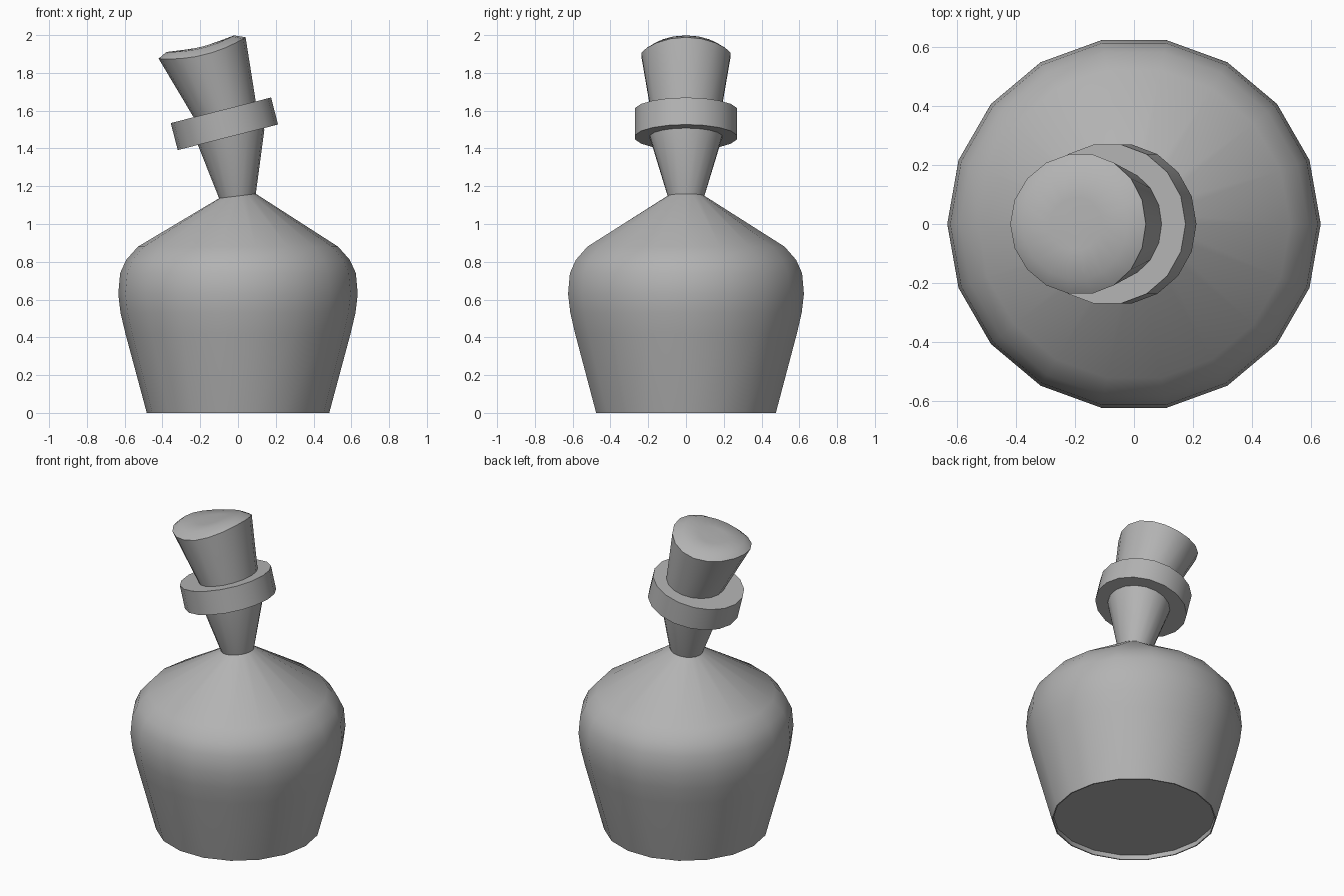
import bpy, bmesh, math

if "Cube" in bpy.data.objects:
    bpy.data.objects.remove(bpy.data.objects["Cube"])

SIDES = 18
grey = bpy.data.materials.new("dark_grey")
grey.diffuse_color = (0.45, 0.45, 0.45, 1)
grey.use_nodes = True
grey.node_tree.nodes["Principled BSDF"].inputs["Base Color"].default_value = grey.diffuse_color


def loft(name, rings, sharp=30):
    """Loft rings (x, z, radius_x, radius_y, tilt_deg, lift, saddle) and cap both ends."""
    bm = bmesh.new()
    loops = []
    for x, z, rx, ry, tilt, lift, saddle in rings:
        t = math.radians(tilt)
        loop = []
        for i in range(SIDES):
            a = 2 * math.pi * i / SIDES
            u, v = rx * math.cos(a), ry * math.sin(a)
            h = lift - saddle * math.sin(a) ** 2
            loop.append(bm.verts.new((x + u * math.cos(t) - h * math.sin(t), v,
                                      z + u * math.sin(t) + h * math.cos(t))))
        loops.append(loop)
    for lo, hi in zip(loops, loops[1:]):
        for i in range(SIDES):
            j = (i + 1) % SIDES
            bm.faces.new((lo[i], lo[j], hi[j], hi[i]))
    bm.faces.new(loops[0][::-1])
    # fan cap from the centre of the top ring
    x, z = rings[-1][:2]
    centre = bm.verts.new((x, 0, z))
    for i in range(SIDES):
        bm.faces.new((loops[-1][i], loops[-1][(i + 1) % SIDES], centre))
    mesh = bpy.data.meshes.new(name)
    bm.to_mesh(mesh)
    bm.free()
    mesh.materials.append(grey)
    obj = bpy.data.objects.new(name, mesh)
    bpy.context.collection.objects.link(obj)
    bpy.ops.object.select_all(action='DESELECT')
    obj.select_set(True)
    bpy.context.view_layer.objects.active = obj
    bpy.ops.object.shade_smooth_by_angle(angle=math.radians(sharp))
    return obj


def flat(r, z):
    return (0, z, r, r, 0, 0, 0)


# bottle body with shallow recessed base, then the leaning flared neck
body = [flat(r, z) for r, z in [
    (0.476, 0.03), (0.476, 0.0), (0.483, 0.0), (0.596, 0.42), (0.622, 0.53),
    (0.634, 0.63), (0.624, 0.74), (0.592, 0.81), (0.53, 0.88)]]
neck = [(-0.003, 1.148, 0.098, 0.098, 7, 0, 0),
        (-0.0355, 1.456, 0.180, 0.192, 13.5, 0, 0),
        (-0.06, 1.55, 0.19, 0.2, 14.3, 0, 0)]
loft("bottle", body + neck)

# collar ring around the mouth
loft("collar", [(-0.0535, 1.459, 0.274, 0.274, 14.3, 0, 0),
                (-0.0905, 1.602, 0.274, 0.274, 14.3, 0, 0)])

# flared stopper with a saddle-shaped rim and softly domed top
loft("stopper", [(-0.055, 1.55, 0.16, 0.18, 13.5, 0, 0),
                 (-0.071, 1.607, 0.170, 0.190, 13.5, 0, 0),
                 (-0.19, 1.932, 0.237, 0.240, 13.8, 0, 0.038),
                 (-0.195, 1.932, 0.185, 0.19, 13.8, 0.023, 0.025),
                 (-0.195, 1.936, 0.09, 0.09, 13.8, 0.008, 0.006)], sharp=52)
